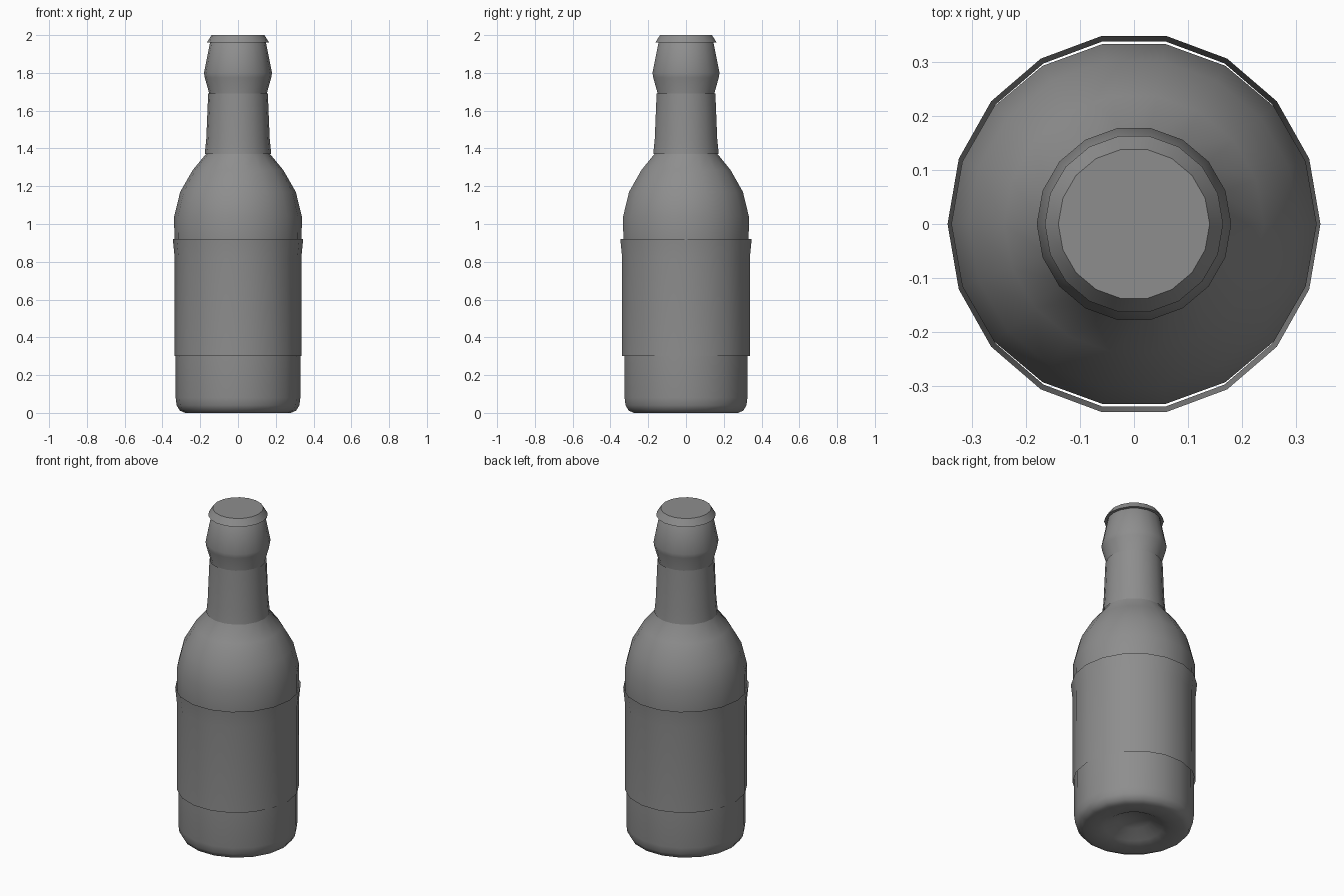
import bpy
import bmesh
from math import cos, sin, tau

SIDES = 18

cube = bpy.data.objects.get("Cube")
if cube:
    bpy.data.objects.remove(cube, do_unlink=True)

grey = bpy.data.materials.new("plain_grey")
grey.use_nodes = True
colour = (0.27, 0.27, 0.27, 1)
grey.diffuse_color = colour
grey.node_tree.nodes["Principled BSDF"].inputs["Base Color"].default_value = colour


def lathe(name, profile, depth=1.0, sharp_angle=None):
    """Turn a bottom-to-top (radius, height) profile; radius 0 makes a pole."""
    bm = bmesh.new()
    rings = []
    for r, z in profile:
        if r == 0:
            rings.append([bm.verts.new((0, 0, z))] * SIDES)
        else:
            rings.append([bm.verts.new((r * cos(tau * i / SIDES),
                                        r * depth * sin(tau * i / SIDES), z))
                          for i in range(SIDES)])
    for low, high in zip(rings, rings[1:]):
        for i in range(SIDES):
            j = (i + 1) % SIDES
            corners = [low[i], low[j], high[j], high[i]]
            bm.faces.new(list(dict.fromkeys(corners)))
    mesh = bpy.data.meshes.new(name)
    bm.to_mesh(mesh)
    bm.free()
    mesh.materials.append(grey)
    obj = bpy.data.objects.new(name, mesh)
    bpy.context.collection.objects.link(obj)
    bpy.ops.object.select_all(action="DESELECT")
    obj.select_set(True)
    bpy.context.view_layer.objects.active = obj
    if sharp_angle is None:
        bpy.ops.object.shade_smooth()
    else:
        bpy.ops.object.shade_smooth_by_angle(angle=sharp_angle)
    return obj


# Glass body: hollow base, straight wall, shoulder, neck and swollen lip
lathe("bottle_body", [
    (0, 0.07), (0.09, 0.055), (0.16, 0.015), (0.2, 0.002), (0.28, 0),
    (0.308, 0.012), (0.325, 0.04), (0.33, 0.08), (0.331, 0.3), (0.332, 0.82),
    (0.337, 0.92), (0.338, 1.04), (0.306, 1.17), (0.24, 1.285), (0.17, 1.37),
    (0.155, 1.45), (0.152, 1.69), (0.176, 1.775), (0.18, 1.8),
    (0.148, 1.96), (0.14, 1.97),
])

# Paper wraps: open sleeves standing just off the glass
lathe("body_label", [(0.336, 0.3), (0.335, 0.82), (0.345, 0.92)], depth=1.024)
lathe("neck_label", [(0.176, 1.37), (0.168, 1.45), (0.158, 1.69)])

# Cap: flared skirt with a flat top and underside
lathe("bottle_cap", [(0, 1.96), (0.165, 1.96), (0.14, 2), (0, 2)], sharp_angle=0.6)
